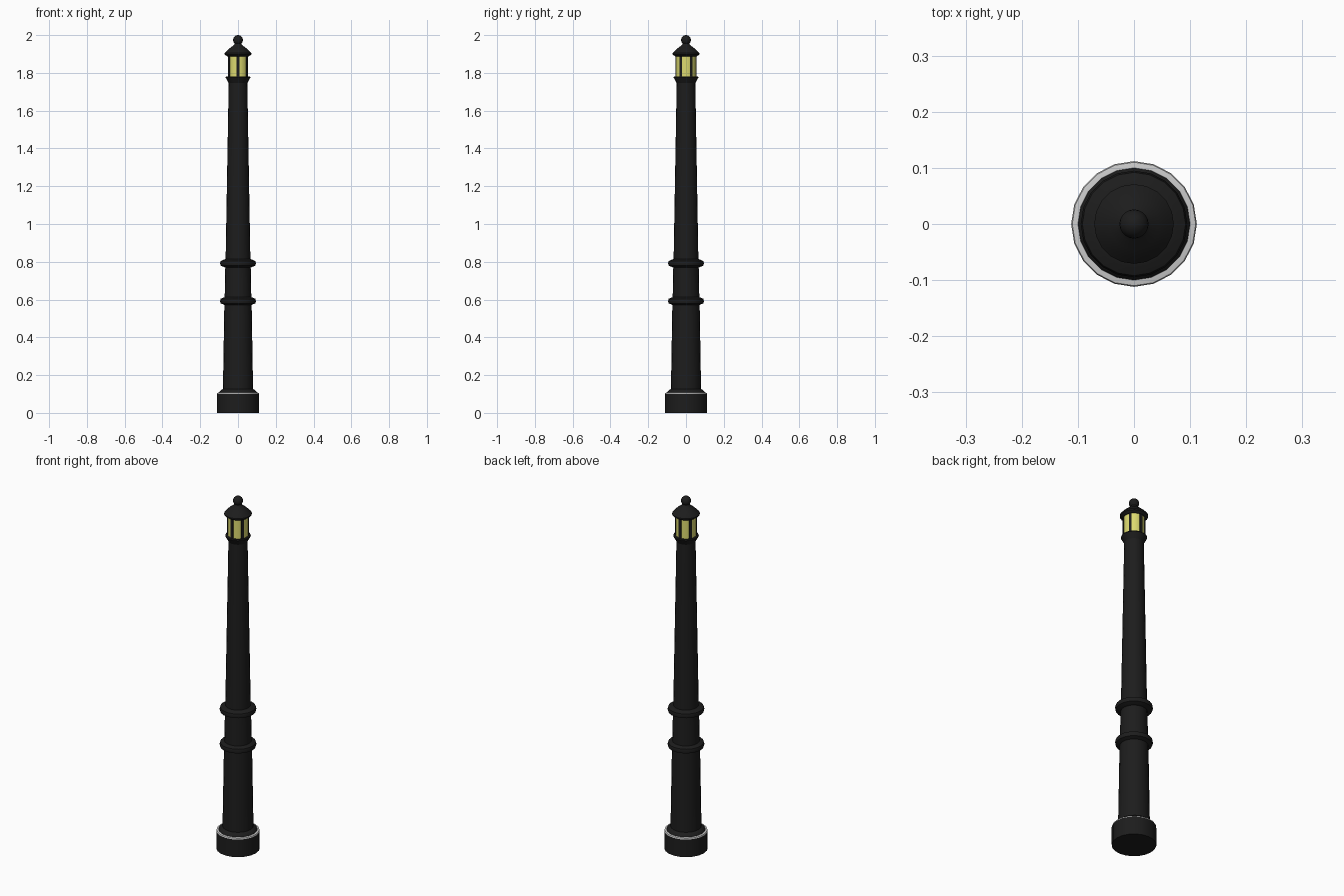
import bpy, bmesh
from math import cos, sin, pi, radians

if "Cube" in bpy.data.objects:
    bpy.data.objects.remove(bpy.data.objects["Cube"])

SIDES = 20


def material(name, color):
    m = bpy.data.materials.new(name)
    m.diffuse_color = color
    m.use_nodes = True
    m.node_tree.nodes["Principled BSDF"].inputs["Base Color"].default_value = m.diffuse_color
    return m


black = material("black_iron", (0.012, 0.012, 0.012, 1))
glow = material("yellow_glass", (0.72, 0.70, 0.16, 1))


def finish(name, bm, mat):
    bmesh.ops.recalc_face_normals(bm, faces=bm.faces)
    me = bpy.data.meshes.new(name)
    bm.to_mesh(me)
    bm.free()
    ob = bpy.data.objects.new(name, me)
    bpy.context.collection.objects.link(ob)
    if mat:
        me.materials.append(mat)
    bpy.ops.object.select_all(action='DESELECT')
    ob.select_set(True)
    bpy.context.view_layer.objects.active = ob
    bpy.ops.object.shade_smooth_by_angle(angle=radians(35))
    return ob


def lathe(name, profile, mat=None, caps=True):
    """Turn a list of (radius, height) into a round part."""
    bm = bmesh.new()
    rings = [[bm.verts.new((r * cos(2 * pi * i / SIDES), r * sin(2 * pi * i / SIDES), z))
              for i in range(SIDES)] for r, z in profile]
    for a, b in zip(rings, rings[1:]):
        for i in range(SIDES):
            j = (i + 1) % SIDES
            bm.faces.new((a[i], a[j], b[j], b[i]))
    if caps:
        bm.faces.new(rings[0][::-1])
        bm.faces.new(rings[-1])
    return finish(name, bm, mat)


# Base drum, pale trim ring and sloped foot
lathe("base", [(0.112, 0), (0.112, 0.1)], black)
lathe("base_trim", [(0.112, 0.1), (0.11, 0.106), (0.1, 0.108)])
lathe("foot", [(0.101, 0.106), (0.098, 0.112), (0.088, 0.122), (0.08, 0.126)], black)

# Tapered post in three lengths
lathe("lower_post", [(0.08, 0.11), (0.072, 0.59)], black)
lathe("middle_post", [(0.071, 0.59), (0.067, 0.79)], black)
lathe("upper_post", [(0.066, 0.79), (0.049, 1.76)], black)

# Two rounded collars
for name, z in (("lower_collar", 0.592), ("upper_collar", 0.792)):
    lathe(name, [(0.068, z - 0.022), (0.078, z - 0.018), (0.092, z - 0.012), (0.095, z),
                 (0.092, z + 0.012), (0.078, z + 0.018), (0.066, z + 0.022)], black)

# Lantern tray, glass and bars
lathe("lantern_tray", [(0.049, 1.745), (0.053, 1.752), (0.066, 1.776), (0.064, 1.781)], black)
lathe("lantern_glass", [(0.053, 1.778), (0.053, 1.895)], glow)
for k in range(6):
    bm = bmesh.new()
    bmesh.ops.create_cube(bm, size=1)
    bmesh.ops.scale(bm, vec=(0.012, 0.014, 0.115), verts=bm.verts)
    ob = finish(f"lantern_bar_{k + 1}", bm, black)
    a = radians(30 + 60 * k)
    ob.location = (0.05 * cos(a), 0.05 * sin(a), 1.836)
    ob.rotation_euler.z = a

# Roof and ball finial
lathe("roof", [(0.058, 1.888), (0.071, 1.897), (0.071, 1.904), (0.06, 1.916),
               (0.045, 1.93), (0.03, 1.941), (0.019, 1.952), (0.016, 1.96)], black)
ball = [(0.026 * sin(pi * i / 10), 1.974 - 0.026 * cos(pi * i / 10)) for i in range(1, 10)]
lathe("finial", [(0.003, 1.948)] + ball + [(0.003, 2.0)], black)
